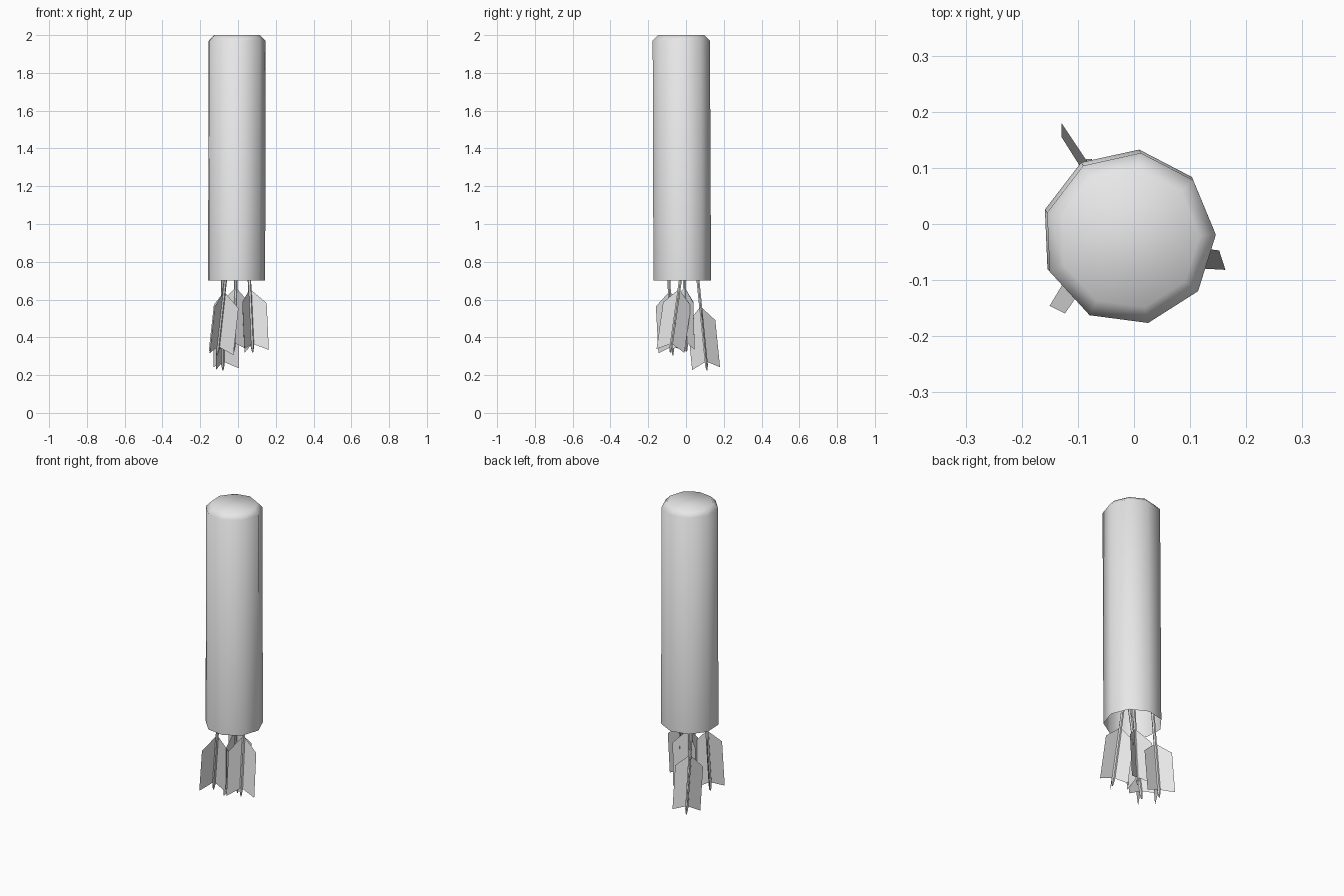
import bpy, bmesh, math
from mathutils import Vector, Matrix

if "Cube" in bpy.data.objects:
    bpy.data.objects.remove(bpy.data.objects["Cube"])

grey = bpy.data.materials.new("light_grey")
grey.diffuse_color = (0.8, 0.8, 0.8, 1)
grey.use_nodes = True
grey.node_tree.nodes["Principled BSDF"].inputs["Base Color"].default_value = grey.diffuse_color


def finish(name, bm, angle=None):
    me = bpy.data.meshes.new(name)
    bm.to_mesh(me)
    bm.free()
    me.materials.append(grey)
    ob = bpy.data.objects.new(name, me)
    bpy.context.collection.objects.link(ob)
    if angle:
        bpy.ops.object.select_all(action='DESELECT')
        ob.select_set(True)
        bpy.context.view_layer.objects.active = ob
        bpy.ops.object.shade_smooth_by_angle(angle=math.radians(angle))
    return ob


def loft(bm, rings, sides, start=0.0):
    """Skin stacked rings of (centre x, centre y, z, radius)."""
    loops = []
    for x, y, z, r in rings:
        loops.append([bm.verts.new((x + r * math.cos(start + i * math.tau / sides),
                                    y + r * math.sin(start + i * math.tau / sides), z))
                      for i in range(sides)])
    for a, b in zip(loops, loops[1:]):
        for i in range(sides):
            j = (i + 1) % sides
            bm.faces.new((a[i], a[j], b[j], b[i]))
    return loops


# Quiver: slightly leaning nine-sided tube, open below, bevelled closed end above
bm = bmesh.new()
loops = loft(bm, [(-0.011, -0.021, 0.70, 0.155),
                  (-0.008, -0.026, 1.97, 0.154),
                  (-0.008, -0.026, 2.00, 0.125)], 9, math.radians(2.5))
bm.faces.new(loops[-1])
finish("quiver_tube", bm, 80)


# Arrow: origin at the outer tail of the vanes, shaft running up the local z axis
def arrow(name, tail, lean, turn):
    axis = Vector((lean[0], lean[1], 1)).normalized()
    place = (Matrix.Translation(tail)
             @ Vector((0, 0, 1)).rotation_difference(axis).to_matrix().to_4x4())

    bm = bmesh.new()
    loops = loft(bm, [(0, 0, -0.01, 0.003), (0, 0, 0.02, 0.009),
                      (0, 0, 0.95, 0.009)], 6)
    bm.faces.new(loops[0][::-1])
    bm.faces.new(loops[-1])
    bm.transform(place)
    finish(name + "_shaft", bm, 40)

    # Three flat vanes with a sloping front and swept back tail
    bm = bmesh.new()
    for k in range(3):
        a = math.radians(turn + 120 * k)
        bm.faces.new([bm.verts.new((r * math.cos(a), r * math.sin(a), z))
                      for r, z in ((0.005, 0.035), (0.086, 0.0),
                                   (0.086, 0.25), (0.005, 0.325))])
    bm.transform(place)
    finish(name + "_vanes", bm)


arrow("right_arrow", (0.077, -0.082, 0.33), (-0.045, 0.14), 0)
arrow("left_arrow", (-0.110, -0.070, 0.315), (0.11, -0.055), 2)
arrow("back_arrow", (-0.080, 0.110, 0.235), (0.0, -0.10), 5)
arrow("middle_arrow", (-0.022, 0.003, 0.335), (0.03, -0.03), 30)
